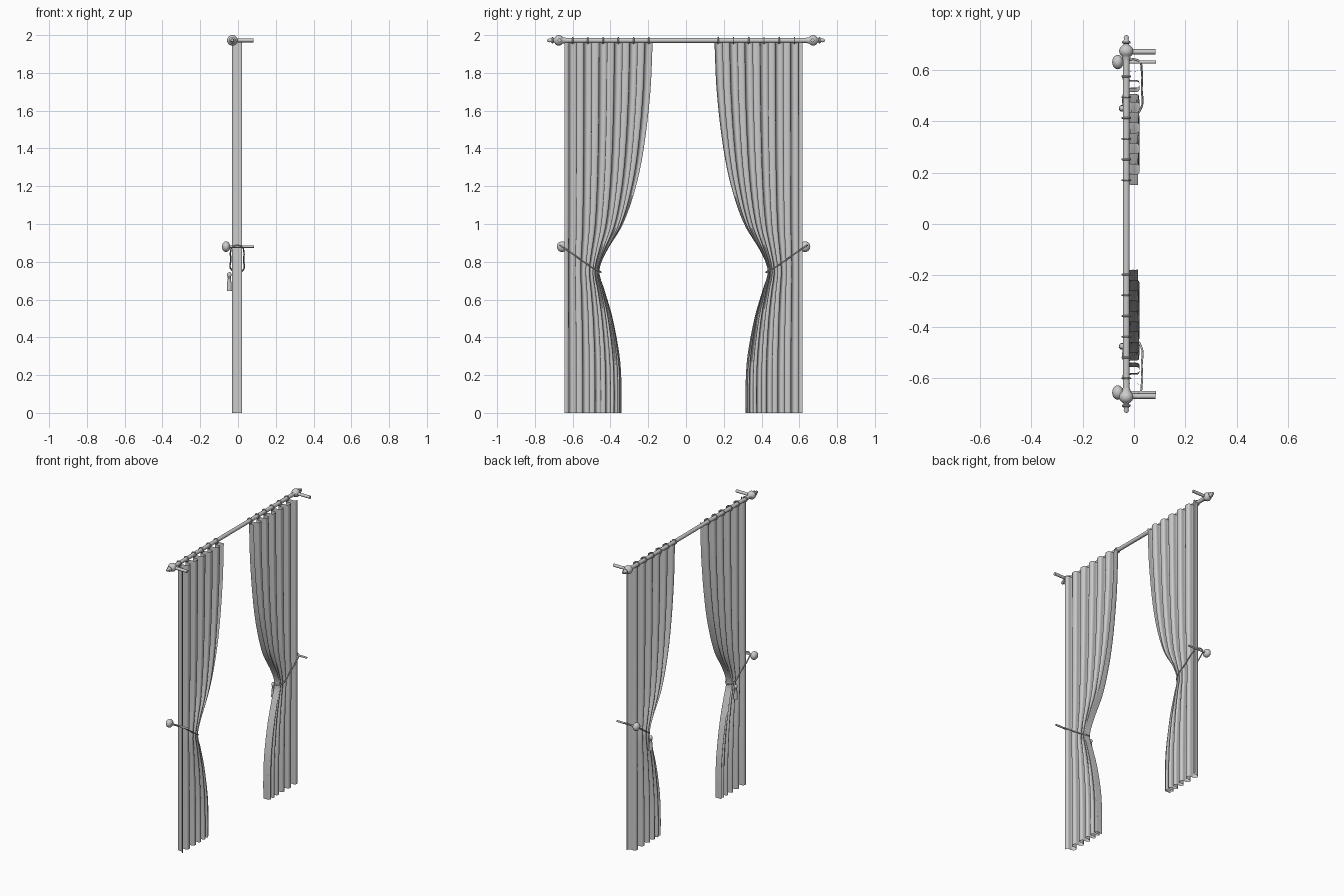
import bpy, bmesh
from math import sin, cos, pi
from mathutils import Matrix, Vector

cube = bpy.data.objects.get("Cube")
if cube:
    bpy.data.objects.remove(cube)

grey = bpy.data.materials.new("soft grey")
grey.use_nodes = True
colour = (0.6, 0.6, 0.6, 1)
grey.diffuse_color = colour
grey.node_tree.nodes["Principled BSDF"].inputs["Base Color"].default_value = colour

CENTRE = -0.013          # middle of the pair of curtains along y
ROD_X, ROD_Z = -0.03, 1.972
OUTER, TOP_WIDTH, PITCH = 0.63, 0.475, 0.17


def finish(bm, name):
    bmesh.ops.recalc_face_normals(bm, faces=bm.faces)
    mesh = bpy.data.meshes.new(name)
    bm.to_mesh(mesh)
    bm.free()
    ob = bpy.data.objects.new(name, mesh)
    bpy.context.collection.objects.link(ob)
    mesh.materials.append(grey)
    bpy.ops.object.select_all(action='DESELECT')
    ob.select_set(True)
    bpy.context.view_layer.objects.active = ob
    bpy.ops.object.shade_smooth_by_angle(angle=0.9)
    return ob


def lathe(name, profile, origin, axis, steps=24):
    """Spin (radius, distance) points around an axis through the origin."""
    bm = bmesh.new()
    verts = [bm.verts.new((r, 0, h)) for r, h in profile]
    edges = [bm.edges.new(pair) for pair in zip(verts, verts[1:])]
    bmesh.ops.spin(bm, geom=verts + edges, cent=(0, 0, 0), axis=(0, 0, 1),
                   angle=2 * pi, steps=steps)
    bmesh.ops.remove_doubles(bm, verts=bm.verts, dist=0.0001)
    turn = Vector((0, 0, 1)).rotation_difference(Vector(axis)).to_matrix().to_4x4()
    bm.transform(Matrix.Translation(origin) @ turn)
    return finish(bm, name)


def ball(radius, length, middle, n=10):
    return [(radius * sin(pi * i / n), middle - length * cos(pi * i / n))
            for i in range(n + 1)]


def rod(name, start, axis, length, radius):
    return lathe(name, [(0, 0), (radius, 0), (radius, length), (0, length)],
                 start, axis, 16)


def cord(name, points, radius, closed=False):
    curve = bpy.data.curves.new(name, 'CURVE')
    curve.dimensions = '3D'
    curve.bevel_depth = radius
    curve.bevel_resolution = 2
    curve.resolution_u = 6
    spline = curve.splines.new('BEZIER')
    spline.bezier_points.add(len(points) - 1)
    for p, co in zip(spline.bezier_points, points):
        p.co = co
        p.handle_left_type = p.handle_right_type = 'AUTO'
    spline.use_cyclic_u = closed
    curve.materials.append(grey)
    ob = bpy.data.objects.new(name, curve)
    bpy.context.collection.objects.link(ob)


# Inner edge of the gathered curtain: (height, distance from the middle)
EDGE = [(0, .328), (.15, .328), (.3, .338), (.5, .375), (.65, .418), (.75, .446),
        (.85, .41), (1, .32), (1.2, .25), (1.4, .207), (1.7, .17), (1.96, .157)]


def inner_edge(z):
    for i in range(len(EDGE) - 1):
        (z0, a), (z1, b) = EDGE[i], EDGE[i + 1]
        if z <= z1:
            # smooth cubic through neighbouring points
            prev, after = EDGE[max(i - 1, 0)], EDGE[min(i + 2, len(EDGE) - 1)]
            s, h = (z - z0) / (z1 - z0), z1 - z0
            m0 = (b - prev[1]) / (z1 - prev[0]) * h
            m1 = (after[1] - a) / (after[0] - z0) * h
            return ((2 * s**3 - 3 * s**2 + 1) * a + (s**3 - 2 * s**2 + s) * m0
                    + (3 * s**2 - 2 * s**3) * b + (s**3 - s**2) * m1)
    return EDGE[-1][1]


def curtain(name, side, columns=144, rows=56):
    bm = bmesh.new()
    grid = []
    for j in range(rows + 1):
        z = 1.96 * j / rows
        width = OUTER - inner_edge(z)
        power = TOP_WIDTH / width
        row = []
        for i in range(columns + 1):
            t = i / columns
            angle = 2 * pi * (t - 0.09) / PITCH
            # broad bulges towards the wall, narrow pleats towards the room
            wave = 1 - 2 * ((1 + cos(angle)) / 2) ** 1.3
            depth = 0.027 * (1 - 0.25 * t * (power - 1) / 1.6)
            u = min(max(t + 0.015 * sin(2 * angle), 0), 1)
            y = OUTER - width * (1 - (1 - u) ** power)
            row.append(bm.verts.new((-0.005 + depth * wave, CENTRE + side * y, z)))
        grid.append(row)
    for low, high in zip(grid, grid[1:]):
        for i in range(columns):
            bm.faces.new((low[i], low[i + 1], high[i + 1], high[i]))
    finish(bm, name)


# Curtain rod across the top
rod("curtain_rod", (ROD_X, -0.68, ROD_Z), (0, 1, 0), 1.36, 0.013)

for side, label in ((1, "left"), (-1, "right")):
    curtain(label + "_curtain", side)

    # Finial: ball, neck, bulb and tip
    finial = [(0, -.034), (.014, -.034), (.016, -.026)] + ball(.028, .026, 0)[2:-2] + [
        (.011, .024), (.010, .028), (.017, .031), (.017, .036), (.011, .04),
        (.009, .044), (.010, .052), (.007, .060), (0, .062)]
    lathe(label + "_finial", finial, (ROD_X, side * 0.673, ROD_Z), (0, side, 0))
    rod(label + "_rod_bracket", (ROD_X, side * 0.67, ROD_Z), (1, 0, 0), 0.113, 0.010)

    # Rings with a short link down to each pleat
    for k in range(6):
        y = CENTRE + side * (OUTER - TOP_WIDTH * (0.09 + PITCH * k))
        loop = [(ROD_X + 0.016 * cos(a * pi / 4), y, ROD_Z + 0.016 * sin(a * pi / 4))
                for a in range(8)]
        cord(f"{label}_ring_{k + 1}", loop, 0.0035, True)

    # Tieback hook: wall pin and round knob
    hook_y = CENTRE + side * 0.643
    rod(label + "_hook_pin", (-0.06, hook_y, 0.88), (1, 0, 0), 0.145, 0.006)
    lathe(label + "_hook_knob", ball(0.028, 0.022, 0), (-0.063, hook_y, 0.88), (1, 0, 0))

    # Tieback cord looping from the hook round the gathered cloth
    path = [(-.025, .648, .883), (-.038, .61, .86), (-.038, .54, .812), (-.034, .46, .758),
            (0, .437, .745), (.026, .46, .755), (.03, .54, .808), (.03, .61, .858),
            (.018, .648, .883)]
    cord(label + "_tieback_cord",
         [(x, CENTRE + side * y, z) for x, y, z in path], 0.004, True)

    # Tassel hanging on the room side
    tassel = [(0, 0), (.013, 0), (.012, .04), (.008, .066), (.010, .07), (.008, .074),
              (.012, .082), (.012, .09), (.007, .098), (0, .1)]
    lathe(label + "_tassel", tassel, (-0.046, CENTRE + side * 0.463, 0.645), (0, 0, 1), 16)
